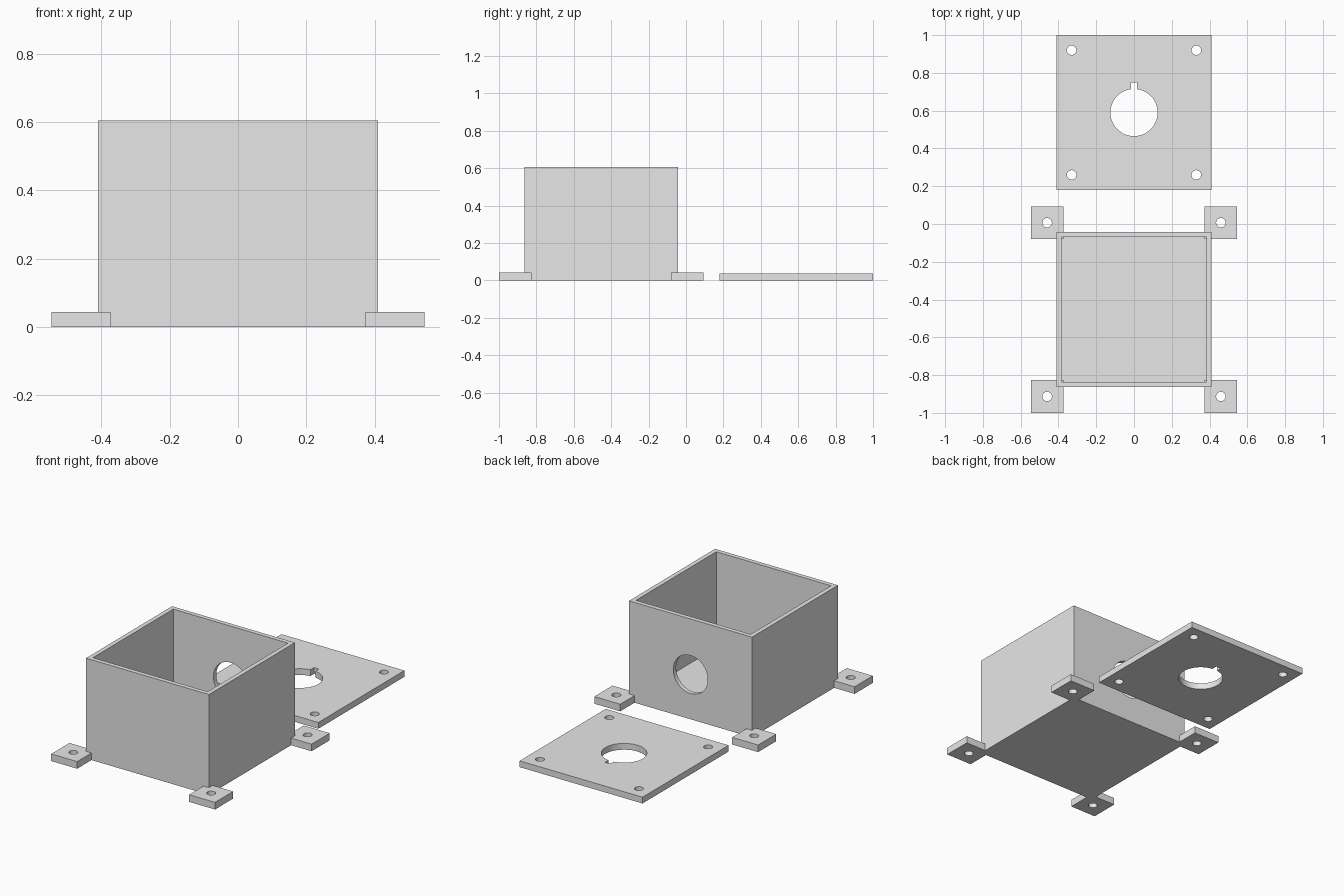
import bpy
from math import radians

cube = bpy.data.objects.get("Cube")
if cube:
    bpy.data.objects.remove(cube, do_unlink=True)

grey = bpy.data.materials.new("light grey plastic")
grey.use_nodes = True
colour = (0.8, 0.8, 0.8, 1)
grey.diffuse_color = colour
grey.node_tree.nodes["Principled BSDF"].inputs["Base Color"].default_value = colour


def block(name, low, high):
    """Axis-aligned box between two opposite corners."""
    centre = [(a + b) / 2 for a, b in zip(low, high)]
    bpy.ops.mesh.primitive_cube_add(size=1, location=centre)
    ob = bpy.context.object
    ob.name = name
    ob.scale = [b - a for a, b in zip(low, high)]
    bpy.ops.object.transform_apply(location=False, rotation=False, scale=True)
    ob.data.materials.append(grey)
    return ob


def rod(centre, radius, depth=0.2, tilt=0):
    """Round cutter, upright unless tilted about x."""
    bpy.ops.mesh.primitive_cylinder_add(vertices=48, radius=radius, depth=depth,
                                        location=centre, rotation=(tilt, 0, 0))
    ob = bpy.context.object
    ob.data.materials.append(grey)
    return ob


def cut(target, cutter):
    """Subtract the cutter from the target, then discard it."""
    mod = target.modifiers.new("cut", 'BOOLEAN')
    mod.operation = 'DIFFERENCE'
    mod.solver = 'EXACT'
    mod.object = cutter
    bpy.ops.object.select_all(action='DESELECT')
    bpy.context.view_layer.objects.active = target
    target.select_set(True)
    bpy.ops.object.modifier_apply(modifier=mod.name)
    bpy.data.objects.remove(cutter, do_unlink=True)


def finish(ob):
    bpy.ops.object.select_all(action='DESELECT')
    bpy.context.view_layer.objects.active = ob
    ob.select_set(True)
    bpy.ops.object.shade_smooth_by_angle(angle=radians(30))


half = 0.41          # half width of box and lid
wall = 0.027
front, back = -0.863, -0.043
height = 0.605

# Open box with a round cable hole through the back wall
box = block("box", (-half, front, 0), (half, back, height))
cut(box, block("cavity", (wall - half, front + wall, wall),
               (half - wall, back - wall, height + 0.1)))
cut(box, rod((0, back, 0.27), 0.115, tilt=radians(90)))
finish(box)

# Mounting tabs at the four bottom corners
tab = 0.173
for side, x in (("right", -0.46), ("left", 0.46)):
    for end, y in (("front", -0.913), ("back", 0.007)):
        foot = block(f"{end}_{side}_mounting_tab",
                     (x - tab / 2, y - tab / 2, 0), (x + tab / 2, y + tab / 2, 0.043))
        cut(foot, rod((x, y, 0), 0.025))
        finish(foot)

# Loose lid with a keyed centre hole and four screw holes
mid = 0.59
lid = block("lid", (-half, mid - half, 0), (half, mid + half, 0.038))
cut(lid, rod((0, mid, 0), 0.125))
cut(lid, block("key_slot", (-0.017, mid, -0.1), (0.017, mid + 0.158, 0.1)))
for x in (-0.33, 0.33):
    for y in (-0.33, 0.33):
        cut(lid, rod((x, mid + y, 0), 0.025))
finish(lid)
